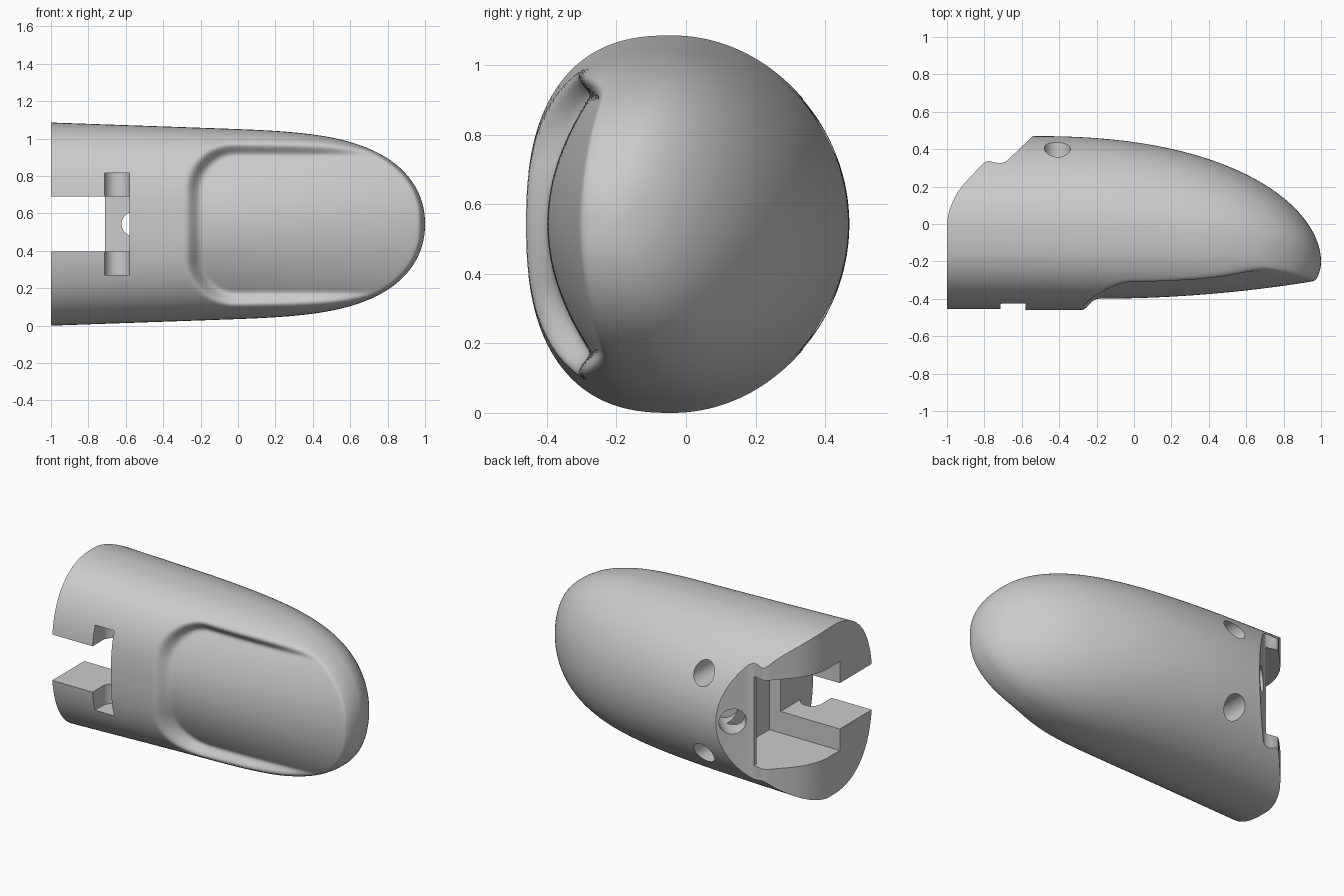
import bpy, bmesh, math
from mathutils import Vector

scene_cube = bpy.data.objects.get("Cube")
if scene_cube:
    bpy.data.objects.remove(scene_cube, do_unlink=True)

MID = 0.543          # height of the long axis
RINGS, SIDES = 150, 192

grey = bpy.data.materials.new("plain_grey")
grey.use_nodes = True
colour = (0.6, 0.6, 0.6, 1)
grey.diffuse_color = colour
grey.node_tree.nodes["Principled BSDF"].inputs["Base Color"].default_value = colour


def make_object(name, bm):
    bmesh.ops.recalc_face_normals(bm, faces=bm.faces)
    mesh = bpy.data.meshes.new(name)
    bm.to_mesh(mesh)
    bm.free()
    mesh.materials.append(grey)
    obj = bpy.data.objects.new(name, mesh)
    bpy.context.collection.objects.link(obj)
    return obj


def taper(x, start, power, root):
    """Falls from 1 at start to 0 at the tip along a superellipse."""
    t = min(1, max(0, (x - start) / (1 - start)))
    return max(0, 1 - t ** power) ** (1 / root)


def nail_mask(x, dz):
    """0 outside the rounded nail outline, 1 on the nail bed."""
    r = 0.27
    qx, qz = -0.28 + r - x, abs(dz) - (0.445 - r)
    d = math.hypot(max(qx, 0), max(qz, 0)) + min(max(qx, qz), 0) - r
    s = min(1, max(0, -d / 0.085))
    return s * s * (3 - 2 * s)


def body_point(x, angle):
    half_z = (0.543 - 0.035 * (x + 1)) * taper(x, -0.2, 4, 2.1)
    back = taper(x, -0.54, 2.3, 1.9)
    y_back = -0.2 + 0.67 * back
    y_front = -0.2 - 0.26 * taper(x, -1, 12, 2)
    y_mid = -0.2 + 0.16 * back
    c, s = math.cos(angle), math.sin(angle)
    if c >= 0:
        return Vector((x, y_mid + (y_back - y_mid) * c, MID + half_z * s))
    # The front half is squarer and carries the sunken nail bed
    e = 2 / 2.5
    dz = half_z * math.copysign(abs(s) ** e, s)
    y = y_mid + (y_front - y_mid) * abs(c) ** e
    t = max(0, (x + 0.2) / 1.2)
    nail = -0.4 + 0.1 * t * t + (0.95 - 0.3 * t) * dz * dz
    sink = nail - y
    y += 0.5 * (sink + math.hypot(sink, 0.012)) * nail_mask(x, dz)
    return Vector((x, y, MID + dz))


# Fingertip shell, lofted from base to tip
bm = bmesh.new()
rings = []
for i in range(RINGS):
    x = 1 - 2 * (1 - i / RINGS) ** 1.6
    rings.append([bm.verts.new(body_point(x, 2 * math.pi * j / SIDES)) for j in range(SIDES)])
tip = bm.verts.new((1, -0.2, MID))
bm.faces.new(rings[0])
for a, b in zip(rings, rings[1:]):
    for j in range(SIDES):
        k = (j + 1) % SIDES
        bm.faces.new((a[j], a[k], b[k], b[j]))
for j in range(SIDES):
    bm.faces.new((rings[-1][j], rings[-1][(j + 1) % SIDES], tip))
body = make_object("fingertip_body", bm)


def box_cutter(name, low, high):
    bm = bmesh.new()
    bmesh.ops.create_cube(bm, size=1)
    for v in bm.verts:
        v.co = Vector([high[i] if v.co[i] > 0 else low[i] for i in range(3)])
    return make_object(name, bm)


def rod_cutter(name, start, end, radius):
    start, end = Vector(start), Vector(end)
    bm = bmesh.new()
    bmesh.ops.create_cone(bm, cap_ends=True, segments=48, radius1=radius,
                          radius2=radius, depth=(end - start).length)
    obj = make_object(name, bm)
    turn = (end - start).to_track_quat("Z", "Y").to_matrix().to_4x4()
    turn.translation = (start + end) / 2
    obj.data.transform(turn)
    return obj


# Prism that trims the back of the base to its curved hinge outline
outline = [(-1.1, 0), (-1, 0), (-0.995, 0.04), (-0.985, 0.08), (-0.965, 0.13),
           (-0.94, 0.175), (-0.905, 0.22), (-0.815, 0.315), (-0.795, 0.332),
           (-0.775, 0.337), (-0.73, 0.326), (-0.705, 0.326), (-0.68, 0.338),
           (-0.535, 0.475), (-0.5, 0.6), (-1.1, 0.6)]
bm = bmesh.new()
base = bm.faces.new([bm.verts.new((x, y, -0.2)) for x, y in outline])
top = bmesh.ops.extrude_face_region(bm, geom=[base])["geom"]
bmesh.ops.translate(bm, vec=(0, 0, 1.6), verts=[g for g in top if isinstance(g, bmesh.types.BMVert)])
cutters = [make_object("hinge_trim", bm)]

# Hinge pocket, front slot and the round-backed cross slot
cutters += [
    box_cutter("pocket", (-1.1, -0.13, MID - 0.285), (-0.71, 0.6, MID + 0.285)),
    box_cutter("pocket_end", (-0.75, -0.13, MID - 0.285), (-0.5, 0.3, MID + 0.285)),
    box_cutter("front_slot", (-1.1, -0.6, MID - 0.147), (-0.58, 0, MID + 0.147)),
    box_cutter("cross_slot", (-0.715, -0.6, MID - 0.273), (-0.58, -0.35, MID + 0.273)),
    rod_cutter("cross_slot_round", (-0.6475, -0.35, MID - 0.273), (-0.6475, -0.35, MID + 0.273), 0.0675),
    rod_cutter("cord_hole", (-0.72, 0.51, MID), (-0.45, 0.24, MID), 0.08),
]
# Pair of blind holes in the back
for side, label in ((1, "upper"), (-1, "lower")):
    z = MID + side * 0.255
    cutters.append(rod_cutter(label + "_back_hole", (-0.41, 0.6, z), (-0.41, 0.1, z), 0.07))

bpy.context.view_layer.objects.active = body
for cutter in cutters:
    cutter.hide_render = True
    mod = body.modifiers.new(cutter.name, "BOOLEAN")
    mod.operation, mod.solver, mod.object = "DIFFERENCE", "EXACT", cutter
    bpy.ops.object.modifier_apply(modifier=mod.name)
    bpy.data.objects.remove(cutter, do_unlink=True)

bpy.ops.object.select_all(action="DESELECT")
body.select_set(True)
bpy.ops.object.shade_smooth_by_angle(angle=math.radians(40))
